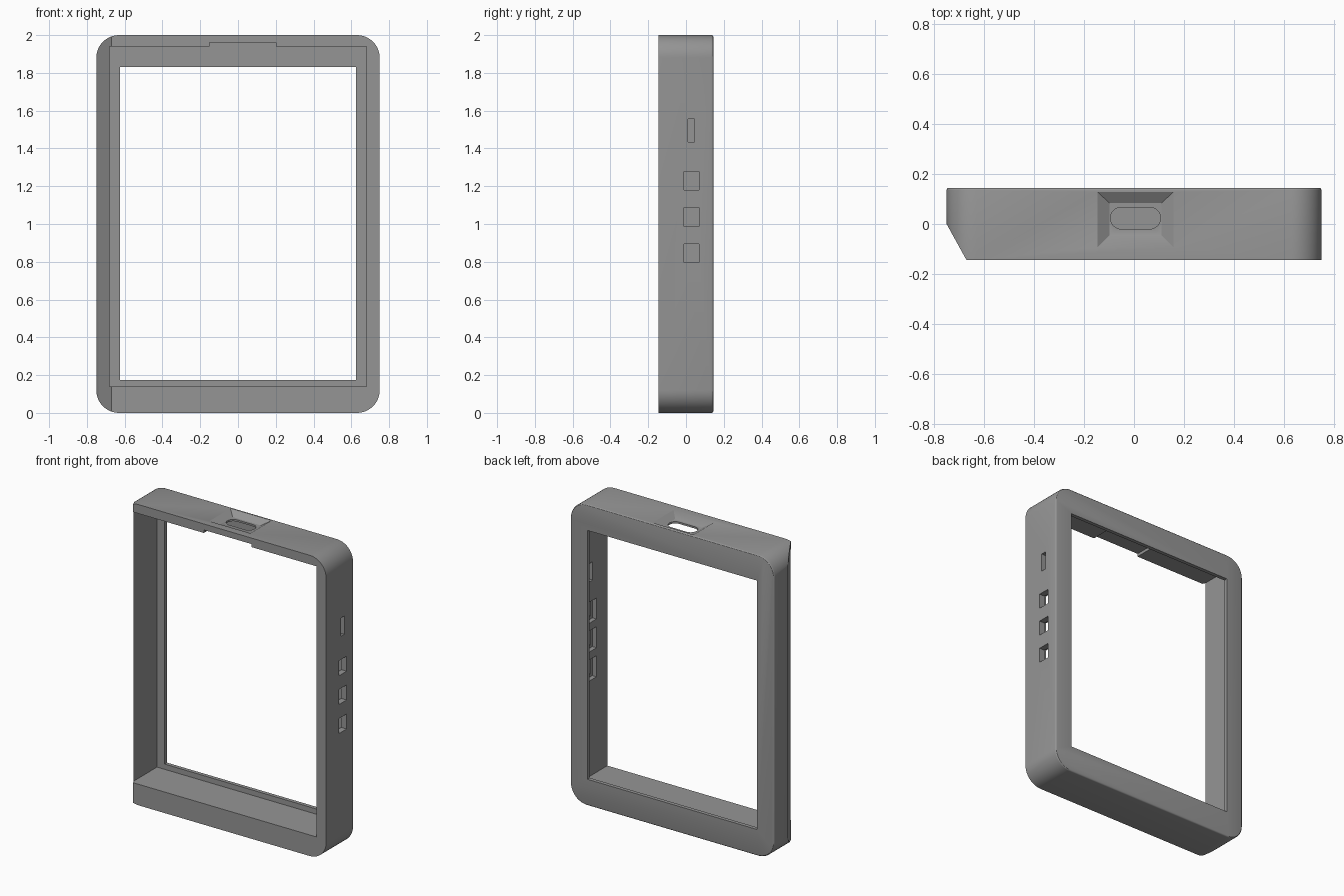
import bpy, bmesh, math

if "Cube" in bpy.data.objects:
    bpy.data.objects.remove(bpy.data.objects["Cube"])

grey = bpy.data.materials.new("case grey")
grey.diffuse_color = (0.3, 0.3, 0.3, 1)
grey.use_nodes = True
grey.node_tree.nodes["Principled BSDF"].inputs["Base Color"].default_value = grey.diffuse_color


def loft(name, rings):
    """Closed solid through matching rings of 3D points."""
    bm = bmesh.new()
    loops = [[bm.verts.new(p) for p in r] for r in rings]
    n = len(loops[0])
    for a, b in zip(loops, loops[1:]):
        for i in range(n):
            j = (i + 1) % n
            bm.faces.new((a[i], a[j], b[j], b[i]))
    bm.faces.new(loops[0])
    bm.faces.new(loops[-1])
    bmesh.ops.recalc_face_normals(bm, faces=bm.faces)
    me = bpy.data.meshes.new(name)
    bm.to_mesh(me)
    bm.free()
    ob = bpy.data.objects.new(name, me)
    bpy.context.collection.objects.link(ob)
    me.materials.append(grey)
    return ob


def rounded(x0, x1, z0, z1, r, seg=12):
    """Rounded rectangle as 2D points."""
    pts = []
    corners = [(x1 - r, z1 - r), (x0 + r, z1 - r), (x0 + r, z0 + r), (x1 - r, z0 + r)]
    for k, (cx, cz) in enumerate(corners):
        for i in range(seg + 1):
            a = math.pi / 2 * (k + i / seg)
            pts.append((cx + r * math.cos(a), cz + r * math.sin(a)))
    return pts


def rect(x0, x1, y0, y1, z):
    return [(x0, y0, z), (x1, y0, z), (x1, y1, z), (x0, y1, z)]


def box(name, x0, x1, y0, y1, z0, z1):
    return loft(name, [rect(x0, x1, y0, y1, z0), rect(x0, x1, y0, y1, z1)])


# Outer shell with rounded corners and a softened back edge
R, D, E = 0.12, 0.145, 0.01
rings = [[(x, -D, z) for x, z in rounded(-0.75, 0.75, 0, 2, R)]]
for i in range(4):
    a = math.pi / 2 * i / 3
    s = E * (1 - math.cos(a))
    y = D - E + E * math.sin(a)
    rings.append([(x, y, z) for x, z in rounded(-0.75 + s, 0.75 - s, s, 2 - s, R - s)])
frame = loft("frame", rings)

cutters = [
    # Front pocket, back window and the notch in the top wall
    box("pocket_cutter", -0.68, 0.68, -0.3, 0.12, 0.14, 1.94),
    box("window_cutter", -0.625, 0.625, -0.25, 0.3, 0.175, 1.83),
    box("notch_cutter", -0.15, 0.20, -0.28, 0.115, 1.85, 1.96),
]

# Slanted left front edge
slant = [(-0.774, 0.0435), (-0.646, -0.1885), (-0.9, -0.1885), (-0.9, 0.0435)]
cutters.append(loft("slant_cutter", [[(x, y, z) for x, y in slant] for z in (-0.1, 2.1)]))

# Tapered port recess and its round-ended slot
cutters.append(loft("recess_cutter", [
    rect(-0.098, 0.11, -0.044, 0.084, 1.972),
    rect(-0.146, 0.158, -0.094, 0.128, 2.0005),
    rect(-0.146, 0.158, -0.094, 0.128, 2.06)]))
slot = rounded(-0.094, 0.106, -0.02, 0.067, 0.043, 8)
cutters.append(loft("port_cutter", [[(x, y, z) for x, y in slot] for z in (1.9, 2.1)]))

# Side switch slot and three button holes, wider on the inside
cutters.append(box("switch_cutter", 0.6, 0.85, 0.01, 0.046, 1.434, 1.556))
for zc in (0.845, 1.038, 1.229):
    cutters.append(box("button_cutter", 0.6, 0.85, -0.01, 0.07, zc - 0.05, zc + 0.05))
    cutters.append(box("button_seat_cutter", 0.61, 0.71, -0.03, 0.09, zc - 0.07, zc + 0.07))

# Carve the frame
bpy.context.view_layer.objects.active = frame
for c in cutters:
    m = frame.modifiers.new(c.name, 'BOOLEAN')
    m.operation = 'DIFFERENCE'
    m.solver = 'EXACT'
    m.object = c
    bpy.ops.object.modifier_apply(modifier=m.name)
for c in cutters:
    bpy.data.objects.remove(c)

bpy.ops.object.select_all(action='DESELECT')
frame.select_set(True)
bpy.ops.object.shade_smooth_by_angle(angle=math.radians(30))
